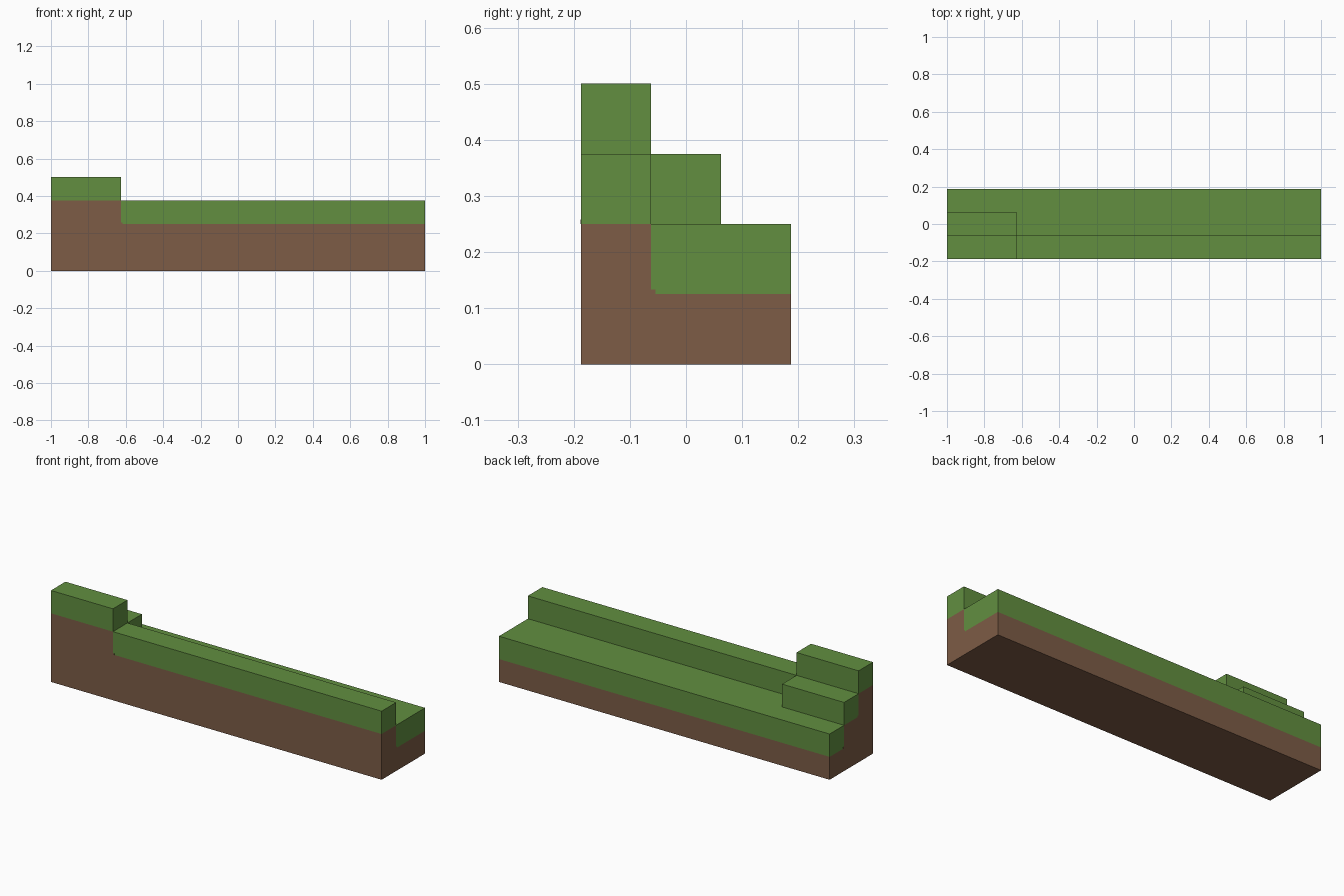
import bpy
import bmesh
from math import radians

cube = bpy.data.objects.get("Cube")
if cube:
    bpy.data.objects.remove(cube, do_unlink=True)


def make_material(name, color):
    mat = bpy.data.materials.new(name)
    mat.use_nodes = True
    mat.diffuse_color = (*color, 1)
    mat.node_tree.nodes["Principled BSDF"].inputs["Base Color"].default_value = (*color, 1)
    return mat


soil = make_material("soil_brown", (0.205, 0.107, 0.061))
grass = make_material("grass_green", (0.122, 0.275, 0.051))


def make_object(name, bm, materials):
    mesh = bpy.data.meshes.new(name)
    bm.to_mesh(mesh)
    bm.free()
    for mat in materials:
        mesh.materials.append(mat)
    obj = bpy.data.objects.new(name, mesh)
    bpy.context.collection.objects.link(obj)
    return obj


# Terrace plan: two lengths along x, three rows along y, one height per cell
STEP = 0.125
TURF = 0.125
xs = [-1, -1 + 3 * STEP, 1]
ys = [(row - 1.5) * STEP for row in range(4)]
heights = [[4 * STEP, 3 * STEP, 2 * STEP],
           [3 * STEP, 2 * STEP, 2 * STEP]]


def height(i, j):
    return heights[i][j] if 0 <= i < 2 and 0 <= j < 3 else 0


# Stepped bank: only exposed faces, walls split where turf meets soil
bm = bmesh.new()


def quad(points, material):
    face = bm.faces.new([bm.verts.new(p) for p in points])
    face.material_index = material


def wall(a, b, low, high):
    split = max(low, high - TURF)
    for z0, z1, material in ((low, split, 0), (split, high, 1)):
        if z1 > z0:
            quad([(*a, z0), (*b, z0), (*b, z1), (*a, z1)], material)


for i in range(2):
    for j in range(3):
        x0, x1, y0, y1 = xs[i], xs[i + 1], ys[j], ys[j + 1]
        corners = [(x0, y0), (x1, y0), (x1, y1), (x0, y1)]
        top = height(i, j)
        quad([(*c, top) for c in corners], 1)
        quad([(*c, 0) for c in reversed(corners)], 0)
        neighbours = [(i, j - 1), (i + 1, j), (i, j + 1), (i - 1, j)]
        for k, cell in enumerate(neighbours):
            if height(*cell) < top:
                wall(corners[k], corners[(k + 1) % 4], height(*cell), top)

bmesh.ops.remove_doubles(bm, verts=bm.verts, dist=0.0001)
bmesh.ops.dissolve_limit(bm, angle_limit=radians(1), verts=bm.verts,
                         edges=bm.edges, delimit={'MATERIAL'})
make_object("stepped_bank", bm, [soil, grass])


# Small soil nicks at the inner corners of the turf edge
def nick(name, center, size):
    bm = bmesh.new()
    bmesh.ops.create_cube(bm, size=1)
    bmesh.ops.scale(bm, vec=size, verts=bm.verts)
    bmesh.ops.translate(bm, vec=center, verts=bm.verts)
    make_object(name, bm, [soil])


N = 0.008
T = 0.001
nick("soil_nick_left", (1, ys[1] + N / 2, STEP + N / 2), (T, N, N))
nick("soil_nick_front", (xs[1] + N / 2, ys[0], 2 * STEP + N / 2), (N, T, N))
nick("soil_nick_right_low", (-1, ys[2] + N / 2, STEP + N / 2), (T, N, N))
nick("soil_nick_right_high", (-1, ys[1] + N / 2, 2 * STEP + N / 2), (T, N, N))
